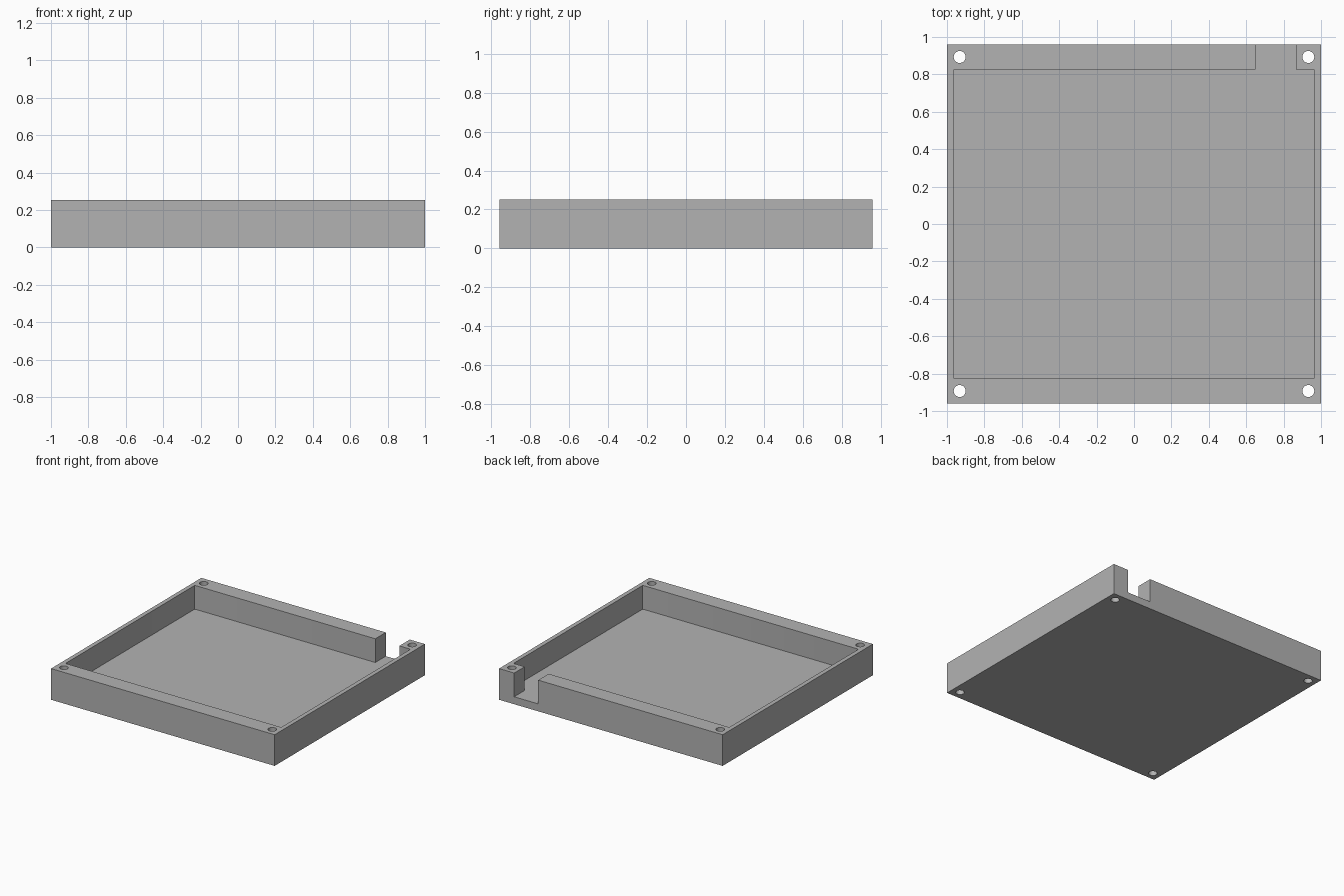
import bpy
import math

cube = bpy.data.objects.get("Cube")
if cube:
    bpy.data.objects.remove(cube, do_unlink=True)

# Main dimensions
WIDTH, DEPTH, HEIGHT = 2.0, 1.92, 0.252
FLOOR = 0.06
INNER_X, INNER_Y = 0.965, 0.826
HOLE_X, HOLE_Y, HOLE_R = 0.932, 0.893, 0.032
NOTCH_X0, NOTCH_X1 = 0.65, 0.865

grey = bpy.data.materials.new("plain_grey")
grey.use_nodes = True
colour = (0.45, 0.45, 0.45, 1)
grey.diffuse_color = colour
grey.node_tree.nodes["Principled BSDF"].inputs["Base Color"].default_value = colour


def box(name, low, high):
    """Box between two opposite corners."""
    bpy.ops.mesh.primitive_cube_add(
        size=1, location=[(a + b) / 2 for a, b in zip(low, high)])
    obj = bpy.context.object
    obj.name = name
    obj.scale = [b - a for a, b in zip(low, high)]
    bpy.ops.object.transform_apply(location=True, rotation=False, scale=True)
    obj.data.materials.append(grey)
    return obj


def cut(target, cutter):
    """Subtract the cutter from the target and discard it."""
    cutter.hide_render = True
    mod = target.modifiers.new("cut", "BOOLEAN")
    mod.operation = "DIFFERENCE"
    mod.solver = "EXACT"
    mod.object = cutter
    bpy.context.view_layer.objects.active = target
    bpy.ops.object.modifier_apply(modifier=mod.name)
    bpy.data.objects.remove(cutter, do_unlink=True)


# Solid tray block
tray = box("tray", (-WIDTH / 2, -DEPTH / 2, 0), (WIDTH / 2, DEPTH / 2, HEIGHT))

# Open pocket with slightly rounded upright corners
pocket = box("pocket_cutter", (-INNER_X, -INNER_Y, FLOOR), (INNER_X, INNER_Y, HEIGHT + 0.2))
weights = pocket.data.attributes.new("bevel_weight_edge", "FLOAT", "EDGE")
for edge in pocket.data.edges:
    a, b = (pocket.data.vertices[i].co for i in edge.vertices)
    weights.data[edge.index].value = 1.0 if abs(a.z - b.z) > 0.1 else 0.0
bevel = pocket.modifiers.new("round_corners", "BEVEL")
bevel.limit_method = "WEIGHT"
bevel.width = 0.008
bevel.segments = 3
bpy.ops.object.modifier_apply(modifier=bevel.name)
cut(tray, pocket)

# Cable notch through the back wall, level with the floor
cut(tray, box("notch_cutter", (NOTCH_X0, INNER_Y - 0.1, FLOOR),
              (NOTCH_X1, DEPTH / 2 + 0.1, HEIGHT + 0.2)))

# Screw holes through the four corners
for sx in (-1, 1):
    for sy in (-1, 1):
        bpy.ops.mesh.primitive_cylinder_add(
            vertices=32, radius=HOLE_R, depth=1, location=(sx * HOLE_X, sy * HOLE_Y, 0))
        hole = bpy.context.object
        hole.name = "hole_cutter"
        hole.data.materials.append(grey)
        cut(tray, hole)

# Smooth hole walls, crisp edges elsewhere
bpy.ops.object.select_all(action="DESELECT")
tray.select_set(True)
bpy.context.view_layer.objects.active = tray
bpy.ops.object.shade_smooth_by_angle(angle=math.radians(30))
